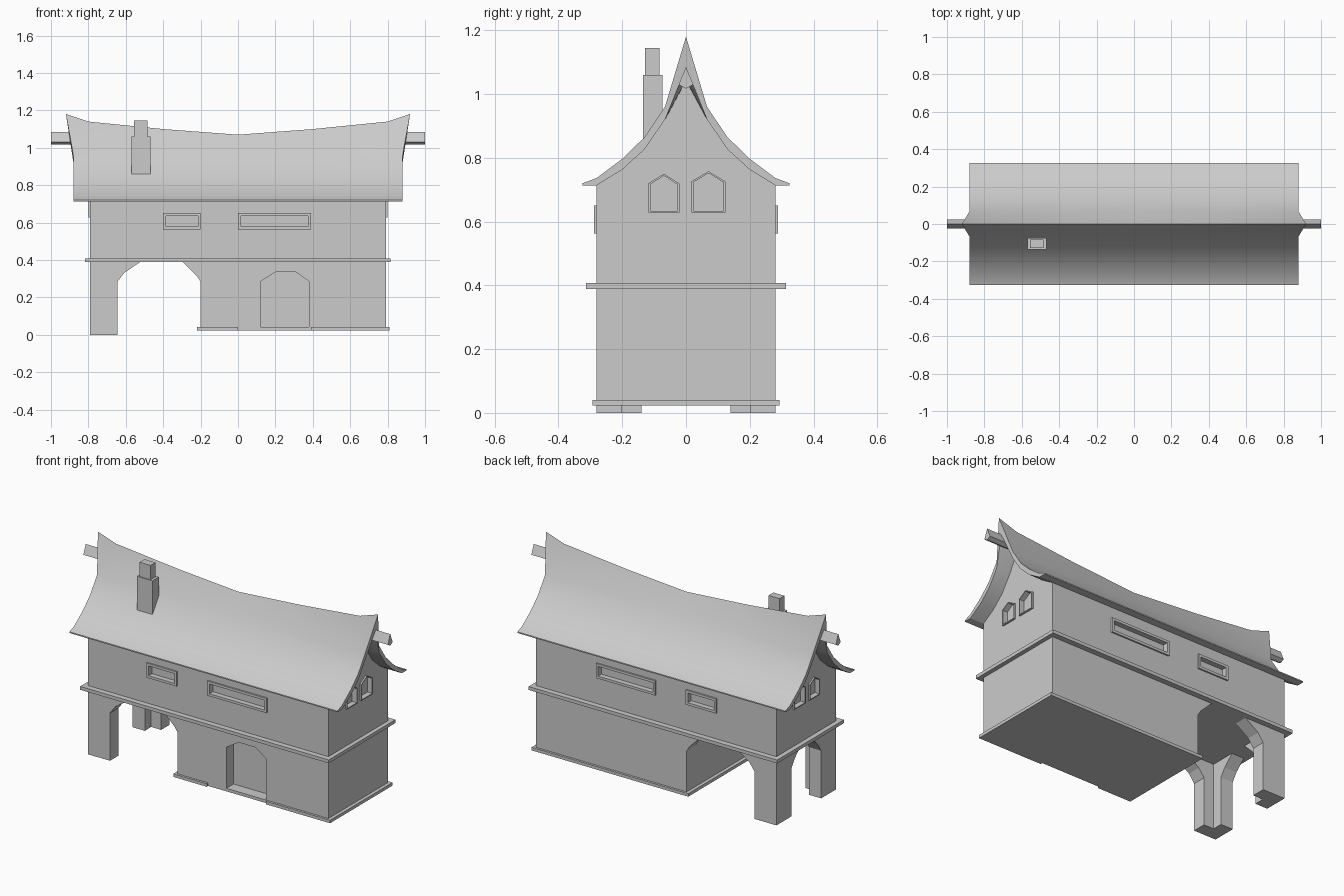
import bpy, bmesh

if "Cube" in bpy.data.objects:
    bpy.data.objects.remove(bpy.data.objects["Cube"])

def make(name, verts, faces):
    me = bpy.data.meshes.new(name)
    me.from_pydata(verts, [], faces)
    bm = bmesh.new()
    bm.from_mesh(me)
    bmesh.ops.recalc_face_normals(bm, faces=bm.faces)
    bm.to_mesh(me)
    bm.free()
    ob = bpy.data.objects.new(name, me)
    bpy.context.collection.objects.link(ob)
    return ob

def prism(name, pts, axis, a, b):
    """Extrude a 2D outline along an axis from a to b."""
    place = {'x': lambda p, d: (d, p[0], p[1]),
             'y': lambda p, d: (p[0], d, p[1]),
             'z': lambda p, d: (p[0], p[1], d)}[axis]
    n = len(pts)
    verts = [place(p, d) for d in (a, b) for p in pts]
    faces = [tuple(range(n)), tuple(range(2 * n - 1, n - 1, -1))]
    faces += [(i, (i + 1) % n, n + (i + 1) % n, n + i) for i in range(n)]
    return make(name, verts, faces)

def rect(u0, u1, v0, v1):
    return [(u0, v0), (u1, v0), (u1, v1), (u0, v1)]

def shrink(pts, t):
    out = []
    lo = [min(p[k] for p in pts) for k in (0, 1)]
    hi = [max(p[k] for p in pts) for k in (0, 1)]
    for p in pts:
        out.append(tuple((lo[k] + hi[k]) / 2 + (p[k] - (lo[k] + hi[k]) / 2)
                         * (1 - 2 * t / (hi[k] - lo[k])) for k in (0, 1)))
    return out

def cut(targets, cutter):
    for ob in targets:
        m = ob.modifiers.new("cut", 'BOOLEAN')
        m.operation, m.solver, m.object = 'DIFFERENCE', 'EXACT', cutter
        bpy.context.view_layer.objects.active = ob
        bpy.ops.object.modifier_apply(modifier=m.name)
    bpy.data.objects.remove(cutter)

# Upper storey with gables, and the lower room
half = [(0.28, 0.39), (0.28, 0.722), (0.2, 0.775), (0.13, 0.84), (0.066, 0.93)]
upper = prism("upper_storey", half + [(0, 1.04)] + [(-y, z) for y, z in reversed(half)],
              'x', -0.79, 0.79)
room = prism("lower_room", rect(-0.2, 0.79, 0.03, 0.395), 'y', -0.28, 0.28)

# Door recess
door = [(0.12, 0.031), (0.38, 0.031), (0.38, 0.285), (0.31, 0.335), (0.2, 0.335), (0.12, 0.285)]
cut([room], prism("door_cutter", door, 'y', -0.4, -0.213))

# Windows: raised frame around a shallow recess
def window(name, pts, axis, wall, s):
    frame = prism(name, pts, axis, s * (wall - 0.004), s * (wall + 0.009))
    cut([frame, upper], prism("window_cutter", shrink(pts, 0.015 if axis == 'y' else 0.006),
                              axis, s * (wall - 0.022), s * (wall + 0.1)))

def arched(y0, y1, z1, z2):
    return [(y0, 0.628), (y1, 0.628), (y1, z1), ((y0 + y1) / 2, z2), (y0, z1)]

for s in (-1, 1):
    window("short_window", rect(-0.4, -0.2, 0.563, 0.65), 'y', 0.28, s)
    window("long_window", rect(0, 0.39, 0.563, 0.65), 'y', 0.28, s)
    window("gable_window", arched(-0.118, -0.021, 0.72, 0.75), 'x', 0.79, s)
    window("gable_window", arched(0.017, 0.124, 0.726, 0.758), 'x', 0.79, s)

# Open passage: arched walls meeting in L-shaped corner posts
arch = [(-0.79, 0), (-0.79, 0.4), (-0.2, 0.4), (-0.2, 0.283), (-0.22, 0.315), (-0.294, 0.388),
        (-0.525, 0.388), (-0.61, 0.33), (-0.645, 0.283), (-0.645, 0)]
for s in (-1, 1):
    prism("passage_arch", arch, 'y', s * 0.28, s * 0.2)
side = [(0.28, 0.4), (0.28, 0), (0.14, 0), (0.14, 0.283), (0.11, 0.33), (0.05, 0.388)]
prism("end_arch", side + [(-y, z) for y, z in reversed(side)], 'x', -0.79, -0.71)

# Trim bands: floor line and base, with a gap at the door
prism("floor_band", rect(-0.818, 0.815, -0.313, 0.313), 'z', 0.388, 0.408)
prism("base_band", [(-0.22, -0.293), (0, -0.293), (0, -0.28), (0.39, -0.28), (0.39, -0.293),
                    (0.81, -0.293), (0.81, 0.293), (-0.22, 0.293)], 'z', 0.023, 0.041)

# Swept roof: cross-section repeated along x with a sagging, overhanging ridge
outer = [(0.325, 0.72), (0.28, 0.737), (0.2, 0.797), (0.13, 0.865), (0.066, 0.96), (0, 1.18)]
inner = [(0.325, 0.713), (0.28, 0.714), (0.2, 0.763), (0.13, 0.827), (0.066, 0.92), (0, 1.083)]
full = lambda h: [(-y, z) for y, z in h] + h[-2::-1]
loop = full(outer) + full(inner)[::-1]
stations = [(-0.88, 0), (-0.8, 0.04), (-0.4, 0.08), (0, 0.11), (0.4, 0.08), (0.8, 0.04), (0.88, 0)]
n = len(loop)
verts, faces = [], []
for x, drop in stations:
    for i, (y, z) in enumerate(loop):
        ridge = abs(y) < 1e-6
        over = (0.04 if i < n // 2 else 0.025) if ridge and abs(x) > 0.85 else 0
        verts.append((x + (over if x > 0 else -over), y, z - (drop if ridge else 0)))
for k in range(len(stations) - 1):
    for i in range(n):
        j = (i + 1) % n
        faces.append((k * n + i, k * n + j, (k + 1) * n + j, (k + 1) * n + i))
for b in (0, (len(stations) - 1) * n):
    faces += [(b + i, b + i + 1, b + n - 2 - i, b + n - 1 - i) for i in range(n // 2 - 1)]
roof = make("roof", verts, faces)
bpy.ops.object.select_all(action='DESELECT')
roof.select_set(True)
bpy.context.view_layer.objects.active = roof
bpy.ops.object.shade_smooth_by_angle(angle=0.5)

# Ridge beam ends poking out of the gables
for s in (-1, 1):
    prism("ridge_beam", [(0, 1.085), (0.023, 1.03), (0, 1.017), (-0.023, 1.03)],
          'x', s * 0.75, s * 1.0)

# Stepped chimney
prism("chimney_base", rect(-0.57, -0.468, -0.135, -0.074), 'z', 0.85, 1.06)
prism("chimney_top", rect(-0.556, -0.484, -0.1285, -0.083), 'z', 1.06, 1.145)
